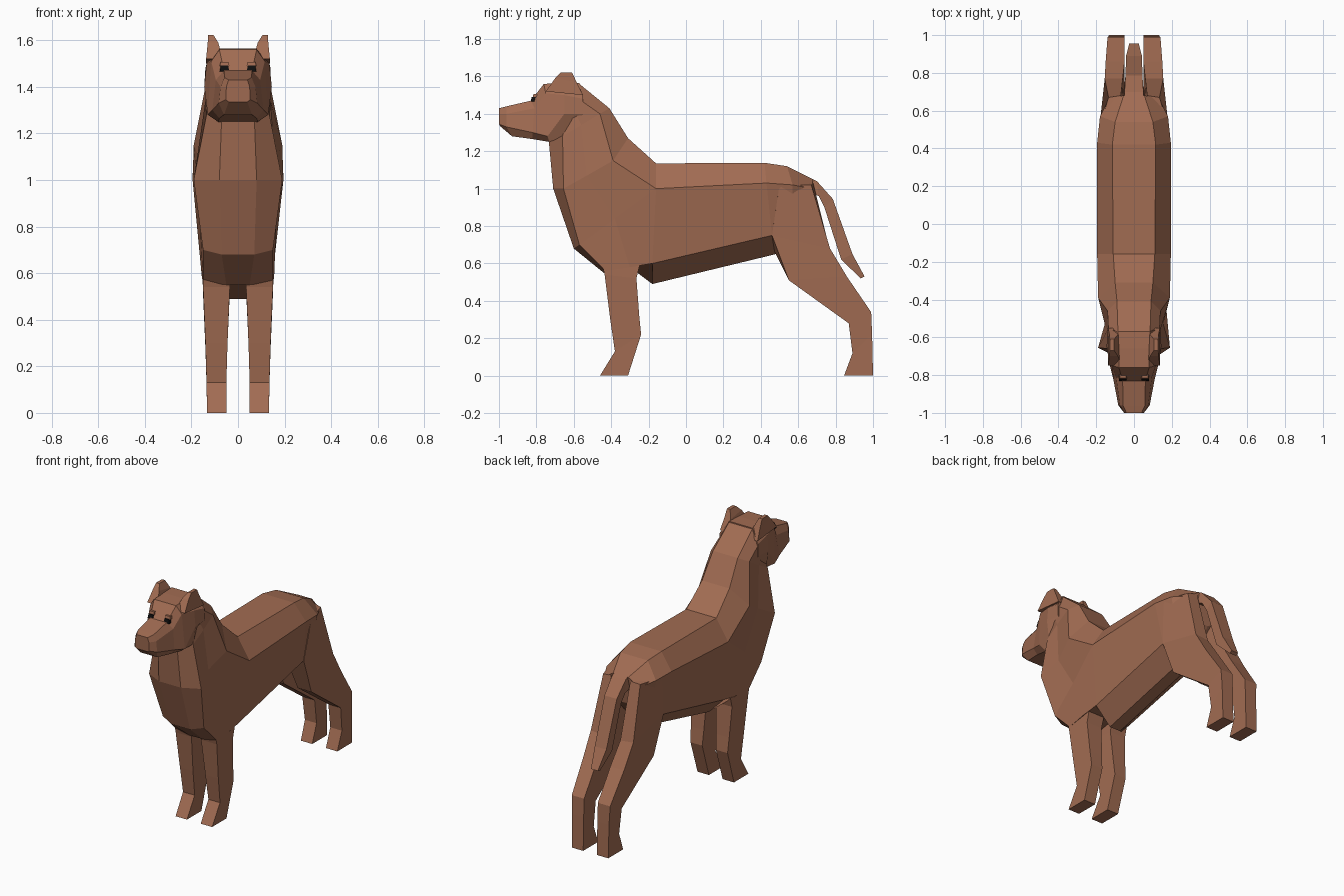
import bpy, bmesh


def material(name, rgb):
    m = bpy.data.materials.new(name)
    m.diffuse_color = (*rgb, 1)
    return m


FUR = material("brown_fur", (0.36, 0.15, 0.085))
BLACK = material("black", (0.005, 0.005, 0.005))


def loft(name, rings, mat=FUR, pair=False):
    """Skin closed rings of points, cap both ends, optionally mirror in x."""
    bm = bmesh.new()
    loops = [[bm.verts.new(p) for p in ring] for ring in rings]
    n = len(loops[0])
    for a, b in zip(loops, loops[1:]):
        for i in range(n):
            j = (i + 1) % n
            bm.faces.new((a[i], a[j], b[j], b[i]))
    bm.faces.new(loops[0])
    bm.faces.new(loops[-1])
    bmesh.ops.recalc_face_normals(bm, faces=bm.faces)
    me = bpy.data.meshes.new(name)
    bm.to_mesh(me)
    bm.free()
    me.materials.append(mat)
    ob = bpy.data.objects.new(name, me)
    bpy.context.collection.objects.link(ob)
    if pair:
        ob.modifiers.new("mirror", "MIRROR").use_mirror_merge = False
    return ob


def sym(half):
    """Close a half section (x, y, z) across the x = 0 plane."""
    return list(half) + [(-x, y, z) for x, y, z in reversed(half)]


def slab(yf, zf, yb, zb, xi, xo):
    """Four-sided limb section: front edge, back edge, inner and outer x."""
    return [(xi, yf, zf), (xo, yf, zf), (xo, yb, zb), (xi, yb, zb)]


# Neck and chest: slanted sections from the head down to the elbows
loft("neck_and_chest", [sym(s) for s in (
    [(.06, -.68, 1.36), (.12, -.63, 1.38), (.13, -.60, 1.42), (.135, -.56, 1.47), (.085, -.57, 1.56)],
    [(.07, -.735, 1.27), (.135, -.66, 1.28), (.14, -.56, 1.34), (.14, -.46, 1.40), (.09, -.41, 1.43)],
    [(.08, -.71, 1.0), (.19, -.655, 1.0), (.155, -.53, 1.07), (.19, -.39, 1.15), (.10, -.31, 1.27)],
    [(.07, -.60, .68), (.15, -.57, .70), (.165, -.38, .84), (.195, -.16, 1.0), (.11, -.16, 1.135)],
    [(.05, -.44, .55), (.15, -.43, .56), (.155, -.30, .58), (.15, -.18, .60), (.04, -.18, .49)],
)])

# Trunk
loft("trunk", [sym(s) for s in (
    [(.11, -.16, 1.135), (.195, -.16, 1.0), (.15, -.18, .60), (.04, -.18, .49)],
    [(.115, .42, 1.138), (.195, .43, 1.03), (.155, .46, .75), (.04, .48, .65)],
    [(.10, .54, 1.12), (.18, .57, 1.02), (.14, .57, .80), (.04, .56, .76)],
    [(.055, .68, 1.05), (.13, .67, 1.0), (.11, .66, .90), (.04, .65, .86)],
)])

# Head with muzzle
loft("head", [sym(s) for s in (
    [(.04, -1.0, 1.43), (.05, -1.0, 1.40), (.052, -1.0, 1.345), (.04, -.995, 1.335)],
    [(.058, -.96, 1.44), (.075, -.96, 1.40), (.083, -.96, 1.33), (.06, -.93, 1.28)],
    [(.06, -.83, 1.47), (.095, -.81, 1.43), (.11, -.82, 1.30), (.08, -.82, 1.265)],
    [(.08, -.76, 1.56), (.115, -.75, 1.51), (.13, -.74, 1.28), (.085, -.73, 1.25)],
    [(.08, -.66, 1.565), (.135, -.65, 1.50), (.145, -.65, 1.40), (.13, -.65, 1.28)],
    [(.085, -.57, 1.565), (.14, -.55, 1.48), (.14, -.55, 1.40), (.10, -.55, 1.34)],
)])

# Ears
loft("ear", [
    slab(-.75, 1.52, -.55, 1.50, .065, .137),
    slab(-.70, 1.59, -.585, 1.57, .085, .13),
    slab(-.67, 1.622, -.61, 1.622, .105, .128),
], pair=True)

# Eyes with brown lids above them
for name, mat, z, y, h in (("eye", BLACK, 1.478, -.80, .013),
                           ("eyelid", FUR, 1.498, -.79, .009)):
    loft(name, [
        slab(y - .03, z - h, y + .03, z - h, .037, .079),
        slab(y - .025, z + h, y + .03, z + h, .042, .074),
    ], mat, pair=True)

# Front legs
loft("front_leg", [
    slab(-.45, .60, -.24, .62, .03, .15),
    slab(-.435, .54, -.265, .52, .035, .15),
    slab(-.405, .30, -.25, .32, .045, .14),
    slab(-.38, .13, -.24, .22, .05, .135),
    slab(-.46, 0, -.31, 0, .05, .133),
], pair=True)

# Hind legs
loft("hind_leg", [
    [(.08, .50, 1.05), (.185, .50, 1.02), (.135, .67, 1.02), (.07, .68, 1.03)],
    [(.05, .47, .67), (.158, .46, .75), (.155, .77, .68), (.06, .77, .67)],
    slab(.55, .51, .86, .53, .05, .15),
    slab(.87, .28, .99, .34, .05, .14),
    slab(.89, .12, .995, .22, .05, .135),
    slab(.845, 0, 1.0, 0, .05, .133),
], pair=True)

# Tail
loft("tail", [sym(s) for s in (
    [(.05, .66, 1.06), (.06, .66, .98)],
    [(.05, .70, 1.04), (.055, .71, .96)],
    [(.045, .785, .945), (.045, .74, .90)],
    [(.042, .89, .65), (.042, .83, .62)],
    [(.025, .955, .53), (.025, .935, .52)],
)])
